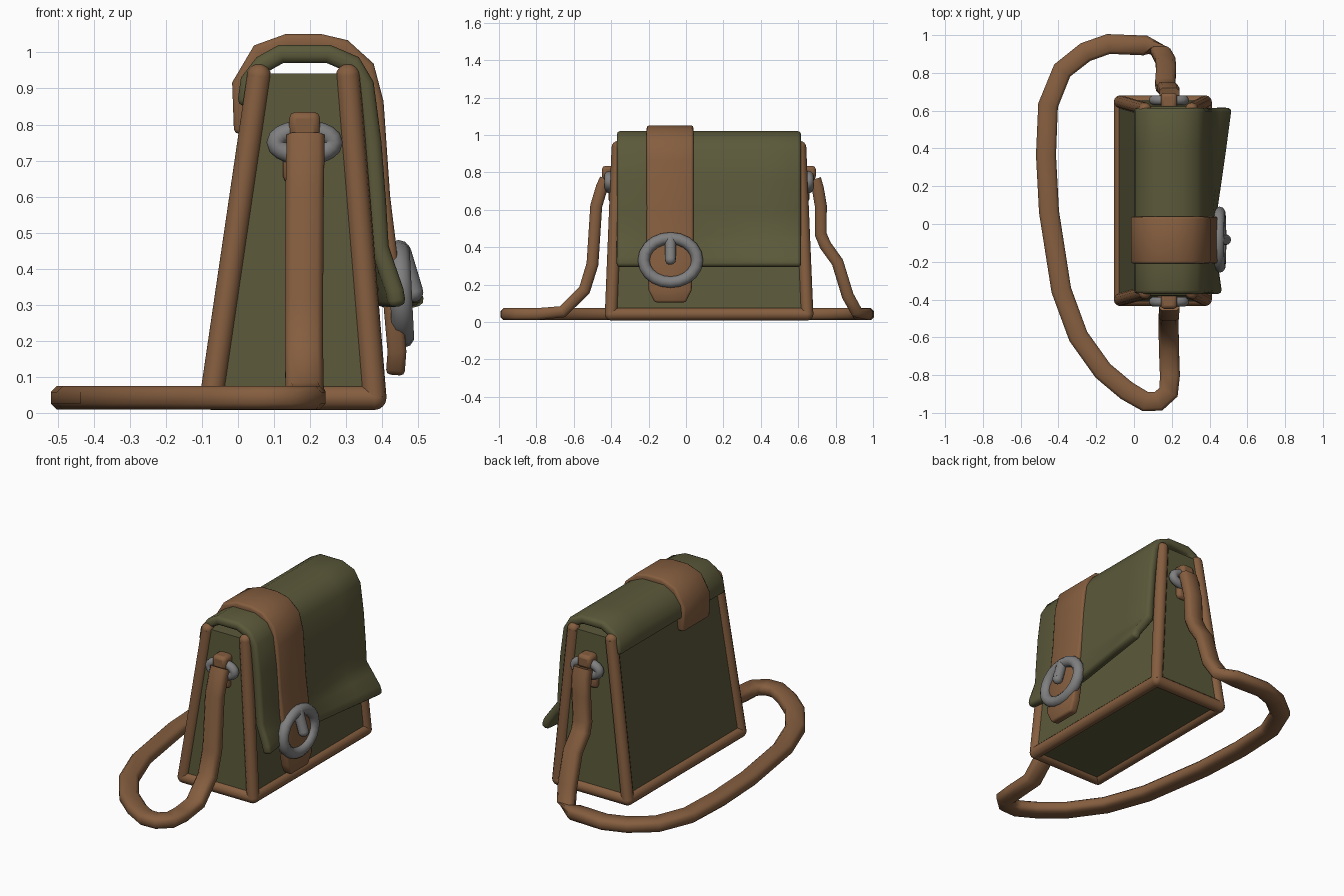
import bpy, bmesh, math
from mathutils import Vector as V, Matrix

if "Cube" in bpy.data.objects:
    bpy.data.objects.remove(bpy.data.objects["Cube"])


def mat(name, c):
    m = bpy.data.materials.new(name)
    m.diffuse_color = (*c, 1)
    m.use_nodes = True
    m.node_tree.nodes["Principled BSDF"].inputs["Base Color"].default_value = m.diffuse_color
    return m


GREEN = mat("olive canvas", (0.105, 0.1, 0.042))
BROWN = mat("brown leather", (0.235, 0.112, 0.05))
GREY = mat("grey metal", (0.215, 0.215, 0.22))


def finish(bm, name, m, bevel=0, solid=0, segs=2, angle=50):
    bmesh.ops.recalc_face_normals(bm, faces=bm.faces[:])
    me = bpy.data.meshes.new(name)
    bm.to_mesh(me)
    bm.free()
    me.materials.append(m)
    ob = bpy.data.objects.new(name, me)
    bpy.context.collection.objects.link(ob)
    if solid:
        s = ob.modifiers.new("thickness", 'SOLIDIFY')
        s.thickness, s.offset, s.use_even_offset = solid, 0, True
    if bevel:
        b = ob.modifiers.new("bevel", 'BEVEL')
        b.width, b.segments = bevel, segs
        b.limit_method, b.angle_limit = 'ANGLE', math.radians(angle)
    bpy.ops.object.select_all(action='DESELECT')
    bpy.context.view_layer.objects.active = ob
    ob.select_set(True)
    bpy.ops.object.shade_smooth_by_angle(angle=math.radians(50))
    return ob


def skin(bm, rings, closed=False):
    """Join equal vertex rings into a tube."""
    rs = [[bm.verts.new(p) for p in r] for r in rings]
    n = len(rs[0])
    for i in range(len(rs) if closed else len(rs) - 1):
        a, b = rs[i], rs[(i + 1) % len(rs)]
        for k in range(n):
            bm.faces.new((a[k], a[(k + 1) % n], b[(k + 1) % n], b[k]))
    if not closed:
        bm.faces.new(rs[0])
        bm.faces.new(rs[-1])


def rod(bm, a, b, r):
    """Round rod with ball ends."""
    a, b = V(a), V(b)
    d = b - a
    q = d.to_track_quat('Z', 'Y').to_matrix().to_4x4()
    bmesh.ops.create_cone(bm, cap_ends=True, segments=12, radius1=r, radius2=r, depth=d.length,
                          matrix=Matrix.Translation((a + b) / 2) @ q)
    for p in (a, b):
        bmesh.ops.create_uvsphere(bm, u_segments=12, v_segments=8, radius=r,
                                  matrix=Matrix.Translation(p))


def ring(name, c, u, v, ru, rv, r, m):
    """Elliptical ring lying in the plane of u and v."""
    bm, c, u, v = bmesh.new(), V(c), V(u).normalized(), V(v).normalized()
    w = u.cross(v)
    rings = []
    for i in range(20):
        t = math.tau * i / 20
        out = (u * math.cos(t) * rv + v * math.sin(t) * ru).normalized()
        p = c + u * ru * math.cos(t) + v * rv * math.sin(t)
        rings.append([p + r * (out * math.cos(s) + w * math.sin(s))
                      for s in (math.tau * k / 10 for k in range(10))])
    skin(bm, rings, True)
    return finish(bm, name, m)


def box(bm, lo, hi):
    lo, hi = V(lo), V(hi)
    bmesh.ops.create_cube(bm, size=1, matrix=Matrix.Translation((lo + hi) / 2)
                          @ Matrix.Diagonal((*(hi - lo), 1)))


def sheet(name, prof, ys, thick, bevel, m, warp):
    """Sheet with an xz profile running along y."""
    bm = bmesh.new()
    g = [[bm.verts.new(warp(x, y, z)) for y in ys] for x, z in prof]
    for i in range(len(prof) - 1):
        for j in range(len(ys) - 1):
            bm.faces.new((g[i][j], g[i][j + 1], g[i + 1][j + 1], g[i + 1][j]))
    return finish(bm, name, m, bevel, thick)


# Body: tapered canvas box, nearly flush with the piping
def corners(x0, x1, y0, y1, z, d=0):
    return [(x0 - d, y0 - d, z), (x1 + d, y0 - d, z), (x1 + d, y1 + d, z), (x0 - d, y1 + d, z)]


base = (-0.073, 0.378, -0.4, 0.647)
crown = (0.058, 0.305, -0.364, 0.609)
bm = bmesh.new()
skin(bm, [corners(*base, 0.028, 0.012), corners(*crown, 0.942, 0.012)])
finish(bm, "bag_body", GREEN)

# Leather piping on base and upright edges
low, high = corners(*base, 0.042), corners(*crown, 0.934)
bm = bmesh.new()
for i in range(4):
    rod(bm, low[i], low[(i + 1) % 4], 0.034)
    rod(bm, low[i], high[i], 0.034)
finish(bm, "piping", BROWN)


# Flap: arched over the top, flaring at the hanging edge
def flare(x, y, z):
    f = 0.038 * min(1, max(0, (-0.12 - y) / 0.25)) + 0.092 * min(1, max(0, y / 0.6))
    return (x + f * min(1, max(0, (0.46 - z) / 0.14)), y, z)


flap = [(0.022, 0.85), (0.032, 0.92), (0.068, 0.967), (0.12, 0.996), (0.25, 0.996),
        (0.318, 0.967), (0.352, 0.91), (0.373, 0.75), (0.386, 0.58), (0.393, 0.46),
        (0.398, 0.40), (0.404, 0.34), (0.407, 0.295)]
sheet("flap", flap, (-0.37, -0.2, -0.08, 0.06, 0.24, 0.42, 0.615), 0.05, 0.018, GREEN, flare)


# Closing belt with a tapered tip
def tip(x, y, z):
    k = 0.66 if z < 0.12 else 0.92 if z < 0.18 else 1
    return (x, -0.083 + (y + 0.083) * k, z)


belt = [(0.015, 0.775), (0.01, 0.91), (0.062, 0.998), (0.137, 1.025), (0.228, 1.025),
        (0.292, 1.01), (0.353, 0.955), (0.378, 0.86), (0.396, 0.6), (0.412, 0.47),
        (0.427, 0.33), (0.441, 0.17), (0.436, 0.105)]
sheet("closing_belt", belt, (-0.21, -0.083, 0.04), 0.052, 0.013, BROWN, tip)

# Buckle and prong
ring("buckle", (0.452, -0.083, 0.33), (0, 1, 0), (-0.05, 0, 1), 0.143, 0.118, 0.032, GREY)
bm = bmesh.new()
rod(bm, (0.452, -0.083, 0.445), (0.485, -0.083, 0.335), 0.029)
finish(bm, "buckle_prong", GREY)

# Side rings and their leather tabs
for side, s, y in (("front", -1, -0.374), ("back", 1, 0.619)):
    ring(side + "_ring", (0.185, y + s * 0.037, 0.75), (1, 0, 0), (0, 0, 1), 0.08, 0.036, 0.026, GREY)
    bm = bmesh.new()
    for x0, x1, a, b, z0, z1 in ((0.142, 0.228, -0.01, 0.075, 0.76, 0.835),
                                 (0.125, 0.225, -0.01, 0.04, 0.638, 0.73)):
        ya, yb = sorted((y + s * a, y + s * b))
        box(bm, (x0, ya, z0), (x1, yb, z1))
    finish(bm, side + "_tab", BROWN, 0.018)

# Shoulder strap: hangs from both rings and lies on the ground
path = [(.187, -.43, .765), (.187, -.45, .72), (.185, -.48, .62), (.183, -.5, .31), (.183, -.543, .17),
        (.185, -.66, .055), (.19, -.8, .042), (.183, -.89, .042), (.13, -.938, .042),
        (.06, -.94, .042), (-.04, -.882, .042), (-.165, -.777, .042), (-.295, -.595, .042),
        (-.385, -.35, .042), (-.45, .065, .042), (-.466, .365, .042), (-.455, .628, .042),
        (-.38, .813, .042), (-.257, .91, .042), (-.135, .953, .042), (.06, .945, .042),
        (.14, .915, .05), (.167, .865, .14), (.17, .81, .32), (.165, .745, .41),
        (.17, .72, .47), (.178, .721, .62), (.187, .705, .715), (.187, .69, .765)]
path = [V(p) for p in path]
W, T, C = 0.053, 0.032, 0.016
shape = [(W, T - C), (W - C, T), (C - W, T), (-W, T - C), (-W, C - T), (C - W, -T), (W - C, -T), (W, C - T)]
rings = []
for i, p in enumerate(path):
    d0 = (p - path[max(i - 1, 0)]).normalized()
    d1 = (path[min(i + 1, len(path) - 1)] - p).normalized()
    t = (d0 + d1).normalized()
    across = V((t.y, -t.x, 0))
    if abs(t.z) > 0.35:          # hanging parts face along y
        across = V((-1, 0, 0))
    across.normalize()
    n = across.cross(t).normalized()
    rings.append([p + across * a + n * b for a, b in shape])
bm = bmesh.new()
skin(bm, rings)
finish(bm, "shoulder_strap", BROWN)
